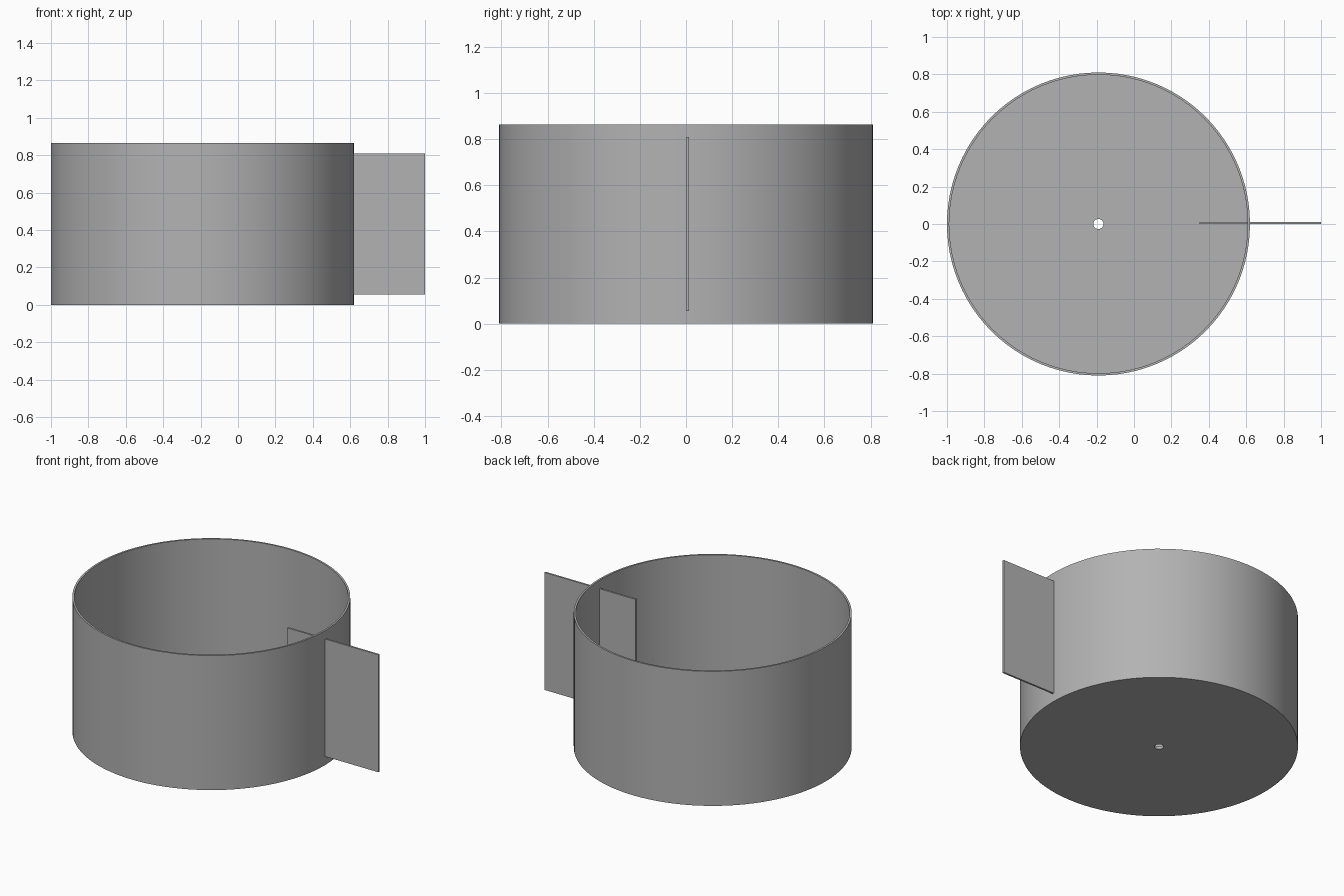
import bpy
import bmesh
import math

default = bpy.data.objects.get("Cube")
if default:
    bpy.data.objects.remove(default, do_unlink=True)

SEGMENTS = 96
CENTRE_X = -0.19
RADIUS = 0.81
HEIGHT = 0.865
WALL = 0.012
HOLE = 0.027
BOSS = 0.108

grey = bpy.data.materials.new("plain grey")
grey.use_nodes = True
colour = (0.45, 0.45, 0.45, 1)
grey.diffuse_color = colour
grey.node_tree.nodes["Principled BSDF"].inputs["Base Color"].default_value = colour


def add_object(name, bm):
    bmesh.ops.recalc_face_normals(bm, faces=bm.faces)
    mesh = bpy.data.meshes.new(name)
    bm.to_mesh(mesh)
    bm.free()
    mesh.materials.append(grey)
    obj = bpy.data.objects.new(name, mesh)
    bpy.context.collection.objects.link(obj)
    return obj


def lathe(name, profile):
    """Spin a closed (radius, height) profile around the drum axis."""
    bm = bmesh.new()
    rings = []
    for i in range(SEGMENTS):
        a = math.tau * i / SEGMENTS
        rings.append([bm.verts.new((CENTRE_X + r * math.cos(a), r * math.sin(a), z))
                      for r, z in profile])
    count = len(profile)
    for i, ring in enumerate(rings):
        following = rings[(i + 1) % SEGMENTS]
        for j in range(count):
            k = (j + 1) % count
            bm.faces.new((ring[j], following[j], following[k], ring[k]))
    obj = add_object(name, bm)
    bpy.ops.object.select_all(action="DESELECT")
    obj.select_set(True)
    bpy.context.view_layer.objects.active = obj
    bpy.ops.object.shade_smooth_by_angle(angle=math.radians(30))
    return obj


def box(name, low, high):
    bm = bmesh.new()
    bmesh.ops.create_cube(bm, size=1)
    for v in bm.verts:
        v.co = [(a + b) / 2 + c * (b - a) for a, b, c in zip(low, high, v.co)]
    return add_object(name, bm)


# Open drum: thin wall, floor, low central boss and a through hole
inner = RADIUS - WALL
boss_top = WALL + 0.006
lathe("drum", [
    (HOLE, 0), (RADIUS, 0), (RADIUS, HEIGHT), (inner, HEIGHT),
    (inner, WALL), (BOSS, WALL), (BOSS, boss_top), (HOLE, boss_top),
])

# Upright plate passing through the drum wall
box("side_plate", (0.35, 0, 0.055), (1, 0.012, 0.81))
